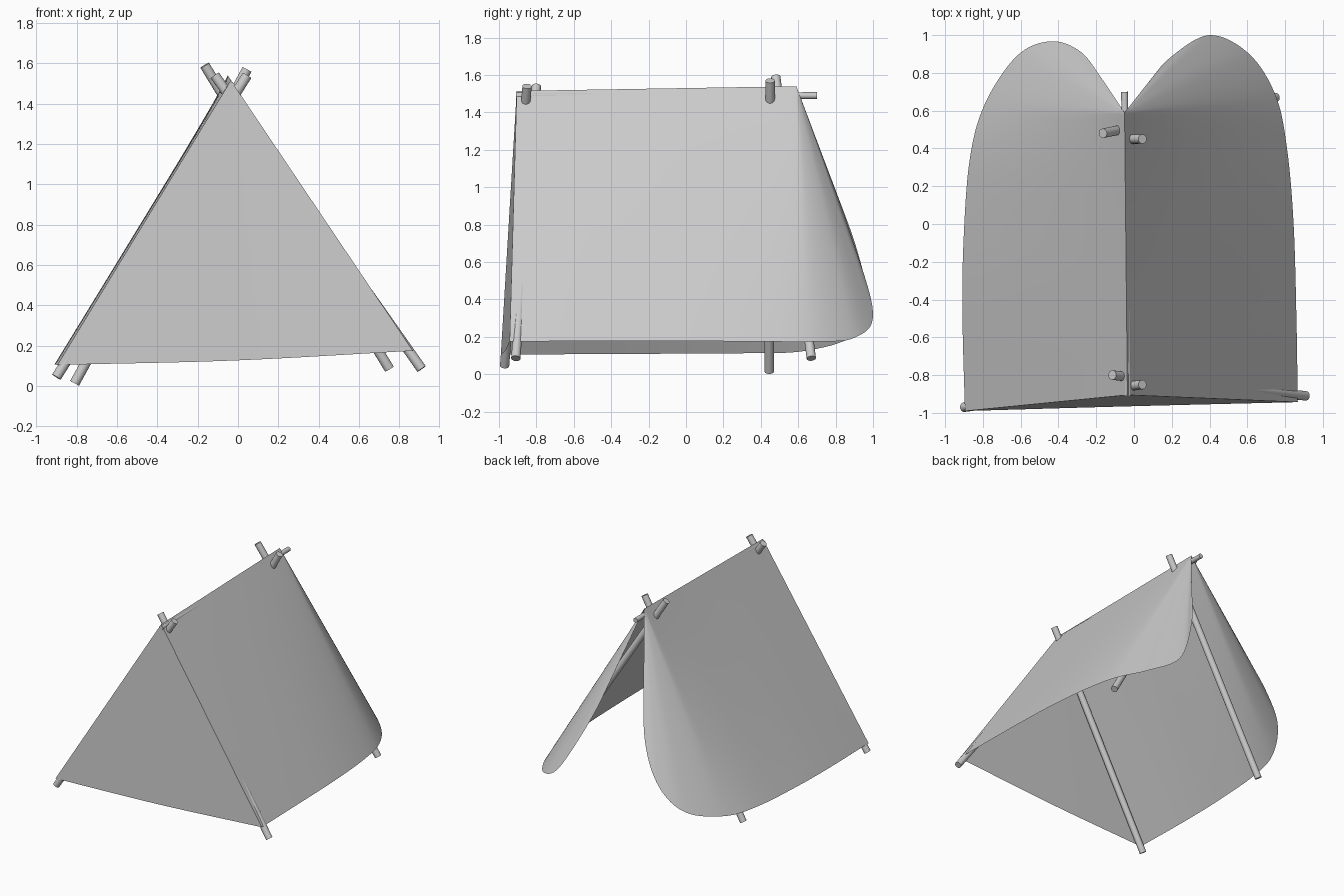
import bpy
import bmesh
from mathutils import Vector

cube = bpy.data.objects.get("Cube")
if cube:
    bpy.data.objects.remove(cube, do_unlink=True)

# One plain grey for cloth and poles
grey = bpy.data.materials.new("plain_grey")
grey.use_nodes = True
grey.diffuse_color = (0.6, 0.6, 0.6, 1)
shader = next(n for n in grey.node_tree.nodes if n.type == 'BSDF_PRINCIPLED')
shader.inputs["Base Color"].default_value = grey.diffuse_color
shader.inputs["Roughness"].default_value = 0.8

RIDGE_FRONT = Vector((-0.035, -0.905, 1.515))
RIDGE_BACK = Vector((-0.05, 0.59, 1.54))
STEPS, ROWS = 8, 16


def finish(bm, name):
    """Turn a bmesh into a smooth object with the shared material."""
    bmesh.ops.remove_doubles(bm, verts=bm.verts[:], dist=0.0005)
    mesh = bpy.data.meshes.new(name)
    bm.to_mesh(mesh)
    bm.free()
    mesh.materials.append(grey)
    obj = bpy.data.objects.new(name, mesh)
    bpy.context.collection.objects.link(obj)
    bpy.ops.object.select_all(action='DESELECT')
    obj.select_set(True)
    bpy.context.view_layer.objects.active = obj
    bpy.ops.object.shade_smooth_by_angle(angle=0.7)
    return obj


def spline(points):
    """Smooth curve through the points."""
    p = [Vector(q) for q in points]
    p = [2 * p[0] - p[1]] + p + [2 * p[-1] - p[-2]]
    out = []
    for a, b, c, d in zip(p, p[1:], p[2:], p[3:]):
        for k in range(STEPS):
            t = k / STEPS
            out.append(0.5 * (2 * b + (c - a) * t + (2 * a - 5 * b + 4 * c - d) * t ** 2
                              + (3 * b - a - 3 * c + d) * t ** 3))
    return out + [p[-2]]


def sheet(name, tops, bottoms, flip):
    """Cloth stretched in straight lines between two edges."""
    bm = bmesh.new()
    grid = [[bm.verts.new(a.lerp(b, r / ROWS)) for r in range(ROWS + 1)]
            for a, b in zip(tops, bottoms)]
    for left, right in zip(grid, grid[1:]):
        for r in range(ROWS):
            quad = [left[r], left[r + 1], right[r + 1], right[r]]
            bm.faces.new(quad[::-1] if flip else quad)
    return finish(bm, name)


def side_panel(name, edge, flip):
    """Cloth side: parallel at the front, fanning from the rear peak into a flap."""
    bottoms = spline(edge)
    tops, reach = [], 0
    for p in bottoms:
        reach = max(reach, min(1, (p.y - bottoms[0].y) / 1.6))
        tops.append(RIDGE_FRONT.lerp(RIDGE_BACK, reach))
    sheet(name, tops, bottoms, flip)


def pole(name, start, end, radius):
    """Round pole between two points."""
    a, b = Vector(start), Vector(end)
    axis = b - a
    bm = bmesh.new()
    bmesh.ops.create_cone(bm, cap_ends=True, segments=20, radius1=radius,
                          radius2=radius, depth=axis.length)
    turn = axis.to_track_quat('Z', 'Y').to_matrix().to_4x4()
    turn.translation = (a + b) / 2
    bm.transform(turn)
    finish(bm, name)


# Cloth sides with curled rear flaps
left_corner, right_corner = (0.867, -0.943, 0.175), (-0.895, -0.99, 0.105)
side_panel("left_cloth", [
    left_corner, (0.86, -0.5, 0.178), (0.845, 0, 0.178), (0.81, 0.4, 0.175),
    (0.75, 0.68, 0.175), (0.61, 0.9, 0.195), (0.4, 1.0, 0.33),
    (0.19, 0.88, 0.75), (0.07, 0.74, 1.14)], False)
side_panel("right_cloth", [
    right_corner, (-0.908, -0.5, 0.108), (-0.903, -0.1, 0.11), (-0.87, 0.34, 0.113),
    (-0.79, 0.635, 0.125), (-0.62, 0.89, 0.205), (-0.44, 0.967, 0.39),
    (-0.28, 0.91, 0.68), (-0.16, 0.755, 1.1)], True)

# Front cloth with a slightly bowed lower edge
hem = spline([right_corner, (-0.02, -0.965, 0.127), left_corner])
sheet("front_cloth", [RIDGE_FRONT] * len(hem), hem, False)

# Crossed poles and ridge pole
pole("front_left_pole", (0.91, -0.91, 0.085), (-0.115, -0.8, 1.54), 0.025)
pole("front_right_pole", (-0.9, -0.97, 0.045), (0.045, -0.85, 1.54), 0.025)
pole("rear_left_pole", (0.75, 0.67, 0.085), (-0.165, 0.48, 1.59), 0.025)
pole("rear_right_pole", (-0.81, 0.445, 0.014), (0.045, 0.45, 1.57), 0.025)
pole("ridge_pole", (-0.033, -0.91, 1.488), (-0.05, 0.7, 1.49), 0.018)
